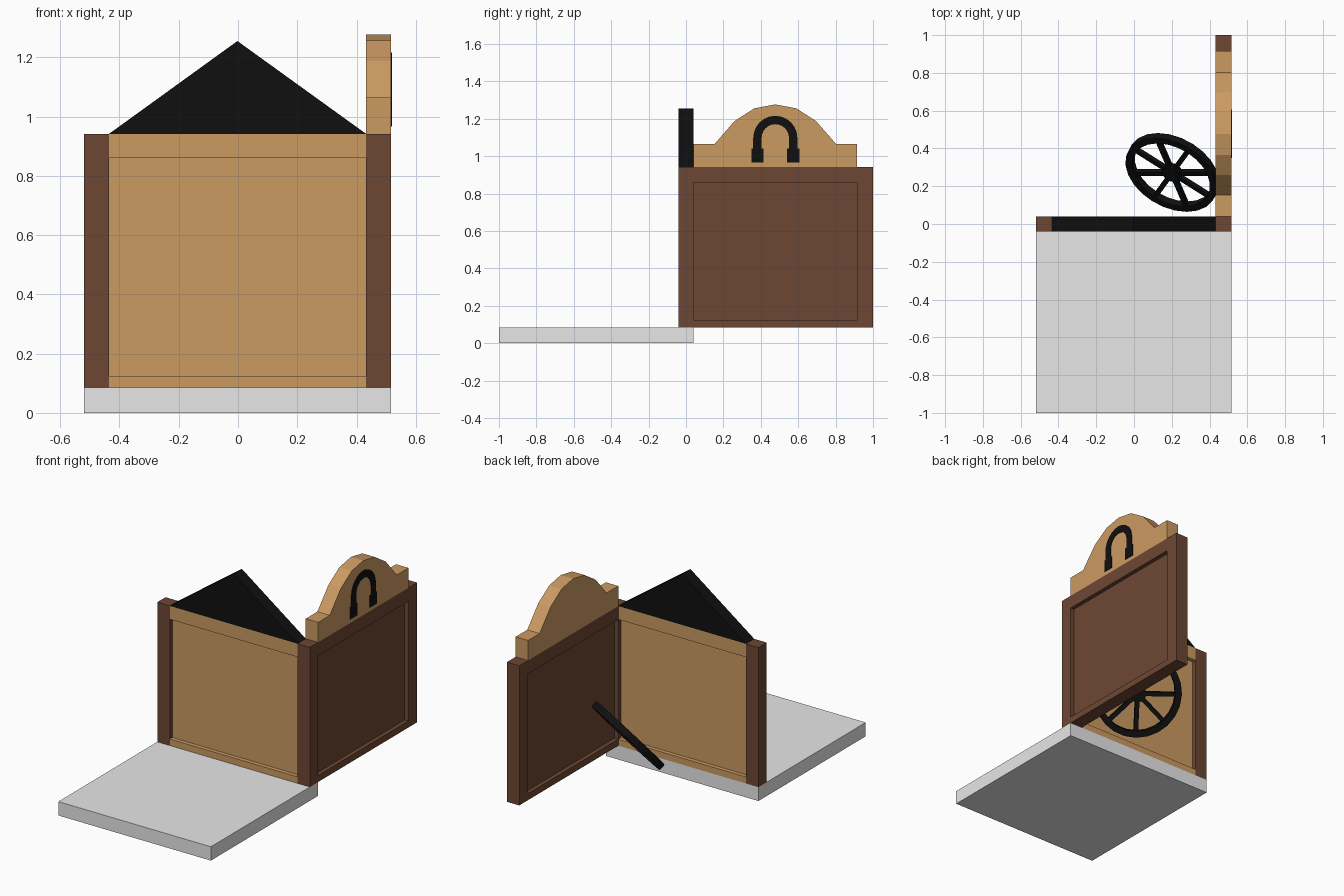
import bpy, bmesh, math
from mathutils import Matrix, Vector

if "Cube" in bpy.data.objects:
    bpy.data.objects.remove(bpy.data.objects["Cube"])


def material(name, rgb):
    m = bpy.data.materials.new(name)
    m.diffuse_color = (*rgb, 1)
    m.use_nodes = True
    m.node_tree.nodes["Principled BSDF"].inputs["Base Color"].default_value = m.diffuse_color
    return m


GREY = material("stone_grey", (0.8, 0.8, 0.8))
TAN = material("tan_wood", (0.60, 0.325, 0.123))
BROWN = material("dark_brown_wood", (0.152, 0.062, 0.034))
BLACK = material("black", (0.005, 0.005, 0.005))


def finish(bm, name, mat, matrix=None):
    bmesh.ops.recalc_face_normals(bm, faces=bm.faces)
    me = bpy.data.meshes.new(name)
    bm.to_mesh(me)
    bm.free()
    me.materials.append(mat)
    ob = bpy.data.objects.new(name, me)
    bpy.context.collection.objects.link(ob)
    if matrix:
        ob.matrix_world = matrix
    return ob


def add_box(bm, lo, hi, matrix=None):
    lo, hi = Vector(lo), Vector(hi)
    m = Matrix.Translation((lo + hi) / 2) @ Matrix.Diagonal((*(hi - lo), 1))
    bmesh.ops.create_cube(bm, size=1, matrix=(matrix or Matrix()) @ m)


def box(name, mat, lo, hi):
    bm = bmesh.new()
    add_box(bm, lo, hi)
    return finish(bm, name, mat)


def prism(name, mat, points, depth):
    """Extrude a 3D outline along the vector depth."""
    bm = bmesh.new()
    face = bm.faces.new([bm.verts.new(p) for p in points])
    new = bmesh.ops.extrude_face_region(bm, geom=[face], use_keep_orig=True)["geom"]
    verts = [g for g in new if isinstance(g, bmesh.types.BMVert)]
    bmesh.ops.translate(bm, verts=verts, vec=depth)
    return finish(bm, name, mat)


XL, XPL, XPR, XR = -0.52, -0.435, 0.432, 0.516    # post edges across x
Y0, Y1, Y2, Y3 = -0.04, 0.04, 0.915, 1.0          # post edges along y
Z0, ZB, ZT, Z1 = 0.085, 0.125, 0.86, 0.942        # wall and rail heights
D = 0.025                                         # panel recess

# Floor slab
box("floor_slab", GREY, (XL, -1, 0), (XR, Y1, Z0))

# Corner posts
box("left_post", BROWN, (XL, Y0, Z0), (XPL, Y1, Z1))
box("corner_post", BROWN, (XPR, Y0, Z0), (XR, Y1, Z1))
box("rear_post", BROWN, (XPR, Y2, Z0), (XR, Y3, Z1))

# Front wall: rails with a recessed panel
box("front_bottom_rail", TAN, (XPL, Y0, Z0), (XPR, Y1, ZB))
box("front_top_rail", TAN, (XPL, Y0, ZT), (XPR, Y1, Z1))
box("front_panel", TAN, (XPL, Y0 + D, ZB), (XPR, Y1 - D, ZT))

# Side wall: rails with a recessed panel
box("side_bottom_rail", BROWN, (XPR, Y1, Z0), (XR, Y2, ZB))
box("side_top_rail", BROWN, (XPR, Y1, ZT), (XR, Y2, Z1))
box("side_panel", BROWN, (XPR + D, Y1, ZB), (XR - D, Y2, ZT))

# Triangular gable over the front wall
prism("front_gable", BLACK,
      [(XPL, Y0, Z1), (XPR, Y0, Z1), (-0.002, Y0, 1.255)], (0, Y1 - Y0, 0))

# Arched crest over the side wall
CY = (Y1 + Y2) / 2
half = [(0.4375, Z1), (0.4375, 1.065), (0.325, 1.065), (0.218, 1.188), (0.112, 1.256)]
outline = [(CY + y, z) for y, z in half] + [(CY, 1.277)]
outline += [(CY - y, z) for y, z in reversed(half)]
prism("side_crest", TAN, [(XPR, y, z) for y, z in outline], (XR - XPR, 0, 0))

# Horseshoe plate on the crest: arch and two square feet
RO, RI, HZ, FZ = 0.118, 0.073, 1.098, 1.04
angles = [math.pi * i / 12 for i in range(13)]
arch = [(RO, FZ - HZ)] + [(RO * math.cos(a), RO * math.sin(a)) for a in angles]
arch += [(-RO, FZ - HZ), (-RI, FZ - HZ)]
arch += [(RI * math.cos(a), RI * math.sin(a)) for a in reversed(angles)] + [(RI, FZ - HZ)]
prism("horseshoe_arch", BLACK, [(XR, CY + y, HZ + z) for y, z in arch], (0.004, 0, 0))
for side, label in ((-1, "front"), (1, "rear")):
    y = CY + side * 0.095
    box("horseshoe_foot_" + label, BLACK,
        (XR, y - 0.033, 0.966), (XR + 0.004, y + 0.033, FZ))

# Leaning wheel behind the front wall: shared tilted frame
n = Vector((-0.37, -0.66, 0.655)).normalized()
u = Vector((n.z, 0, -n.x)).normalized()
v = n.cross(u)
TILT = Matrix.Translation((0.203, 0.273, 0.297)) @ Matrix((u, v, n)).transposed().to_4x4()
R, W, H, N = 0.26, 0.038, 0.02, 24

# Wheel rim as a revolved square section
bm = bmesh.new()
rings = []
for i in range(N):
    a = 2 * math.pi * i / N
    rings.append([bm.verts.new((r * math.cos(a), r * math.sin(a), z))
                  for r, z in ((R, -H), (R, H), (R - W, H), (R - W, -H))])
for i in range(N):
    p, q = rings[i], rings[(i + 1) % N]
    for k in range(4):
        bm.faces.new((p[k], q[k], q[(k + 1) % 4], p[(k + 1) % 4]))
finish(bm, "wheel_rim", BLACK, TILT)

# Wheel spokes
bm = bmesh.new()
for i in range(8):
    add_box(bm, (0.03, -0.013, -0.012), (R - W + 0.008, 0.013, 0.012),
            Matrix.Rotation(i * math.pi / 4, 4, "Z"))
finish(bm, "wheel_spokes", BLACK, TILT)

# Wheel hub
bm = bmesh.new()
bmesh.ops.create_cone(bm, cap_ends=True, segments=16, radius1=0.05, radius2=0.05, depth=0.04)
finish(bm, "wheel_hub", BLACK, TILT)
